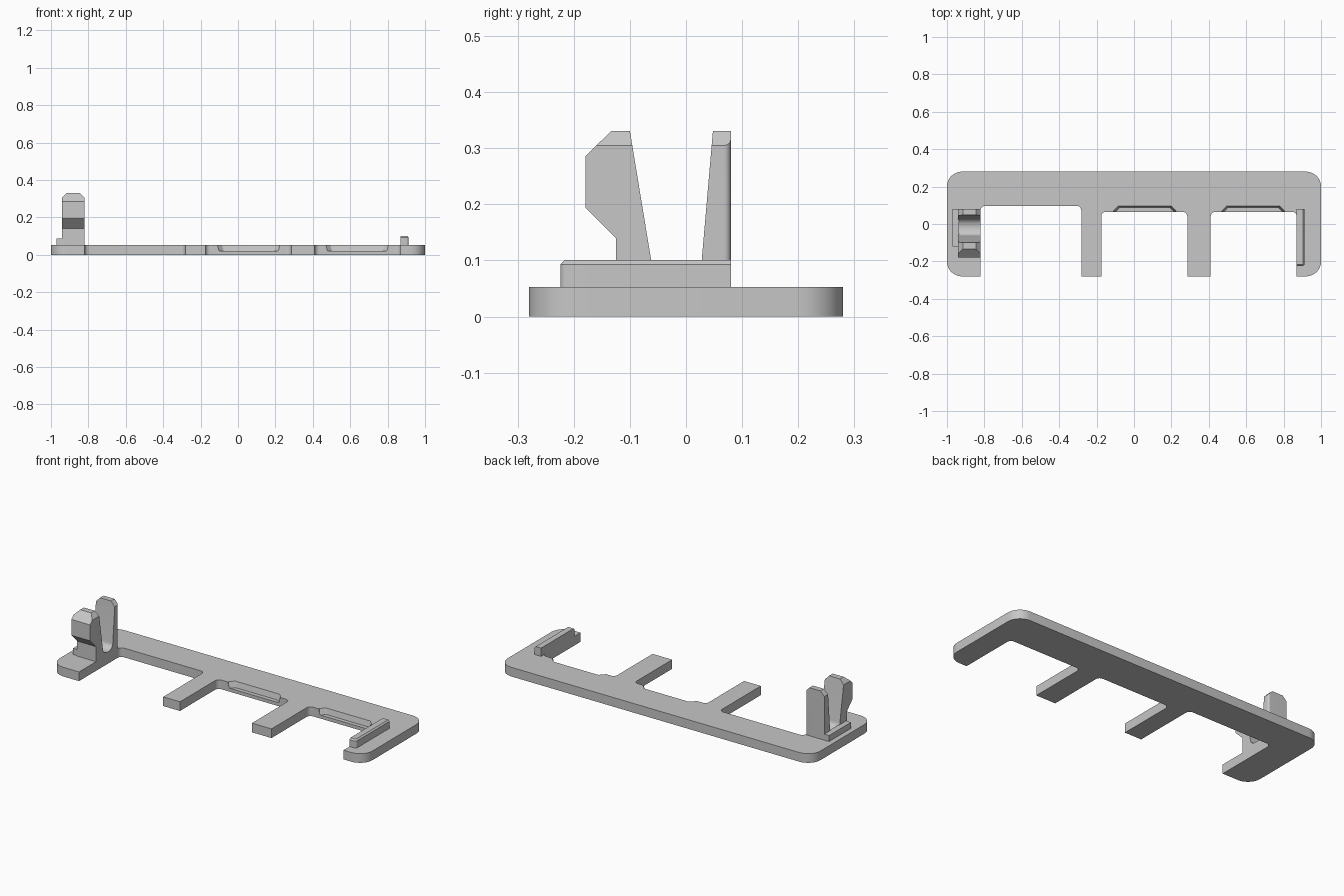
import bpy, bmesh, math
from mathutils import Vector

if "Cube" in bpy.data.objects:
    bpy.data.objects.remove(bpy.data.objects["Cube"])

grey = bpy.data.materials.new("plain grey")
grey.use_nodes = True
grey.diffuse_color = (0.57, 0.57, 0.57, 1)
grey.node_tree.nodes["Principled BSDF"].inputs["Base Color"].default_value = (0.57, 0.57, 0.57, 1)


def rounded(corners, steps=8):
    """Outline from (x, y) or (x, y, radius) corners, with filleted radii."""
    out = []
    for i, c in enumerate(corners):
        p = Vector(c[:2])
        if len(c) < 3:
            out.append(p)
            continue
        a = (Vector(corners[i - 1][:2]) - p).normalized()
        b = (Vector(corners[(i + 1) % len(corners)][:2]) - p).normalized()
        half = a.angle(b) / 2
        centre = p + (a + b).normalized() * c[2] / math.sin(half)
        start = p + a * c[2] / math.tan(half) - centre
        end = p + b * c[2] / math.tan(half) - centre
        for k in range(steps + 1):
            # Blend the two radius directions, evenly by angle
            t = (math.pi / 2 - half) * 2
            w = k / steps
            out.append(centre + (start * math.sin((1 - w) * t) + end * math.sin(w * t)) / math.sin(t))
    return out


def prism(name, outline, low, high, axis="z"):
    """Extrude an outline along an axis; the outline lies in the other two."""
    place = {"x": lambda u, v, w: (w, u, v),
             "y": lambda u, v, w: (u, w, v),
             "z": lambda u, v, w: (u, v, w)}[axis]
    bm = bmesh.new()
    rings = [[bm.verts.new(place(p[0], p[1], w)) for p in outline] for w in (low, high)]
    bm.faces.new(rings[0])
    bm.faces.new(rings[1])
    n = len(outline)
    for i in range(n):
        j = (i + 1) % n
        bm.faces.new((rings[0][i], rings[0][j], rings[1][j], rings[1][i]))
    bmesh.ops.recalc_face_normals(bm, faces=bm.faces)
    mesh = bpy.data.meshes.new(name)
    bm.to_mesh(mesh)
    bm.free()
    mesh.materials.append(grey)
    obj = bpy.data.objects.new(name, mesh)
    bpy.context.collection.objects.link(obj)
    return obj


def boolean(obj, other, operation):
    other.hide_render = True
    mod = obj.modifiers.new(operation.lower(), "BOOLEAN")
    mod.object, mod.operation, mod.solver = other, operation, "EXACT"
    bpy.context.view_layer.objects.active = obj
    bpy.ops.object.modifier_apply(modifier=mod.name)
    bpy.data.objects.remove(other)


def smooth(obj):
    bpy.ops.object.select_all(action="DESELECT")
    obj.select_set(True)
    bpy.context.view_layer.objects.active = obj
    bpy.ops.object.shade_smooth_by_angle(angle=math.radians(25))


TOP = 0.053
R, F = 0.08, 0.025   # outer corner and inner fillet radii

# Flat comb-shaped plate
plate = prism("base_plate", rounded([
    (-1, 0.28, R), (-1, -0.28, R), (-0.82, -0.28), (-0.82, 0.097, F),
    (-0.282, 0.097, F), (-0.282, -0.28), (-0.175, -0.28), (-0.175, 0.065, F),
    (0.285, 0.065, F), (0.285, -0.28), (0.41, -0.28), (0.41, 0.065, F),
    (0.87, 0.065, F), (0.87, -0.28), (1, -0.28, R), (1, 0.28, R)]), 0, TOP)

# Shallow pockets along the inner edge, with slightly sloping walls
for left in (-0.112, 0.468):
    right = left + 0.338
    cutter = prism("pocket_cutter", rounded([
        (left, 0.03), (left, 0.072), (left + 0.025, 0.098, 0.015),
        (right - 0.025, 0.098, 0.015), (right, 0.072), (right, 0.03)]), 0.02, 0.06)
    mid = (left + right) / 2
    for v in cutter.data.vertices:
        if v.co.z < 0.03:
            v.co.x -= math.copysign(0.01, v.co.x - mid)
            if v.co.y > 0.05:
                v.co.y -= 0.009
    boolean(plate, cutter, "DIFFERENCE")
smooth(plate)

# Low ridge on the end arm, its outer side and front end chamfered
ridge = prism("arm_ridge", rounded([
    (0.87, 0.08), (0.87, -0.224), (0.912, -0.224, 0.012), (0.912, 0.08)]), TOP - 0.005, 0.101)
bm = bmesh.new()
bm.from_mesh(ridge.data)
edges = [e for e in bm.edges if all(v.co.z > 0.1 for v in e.verts)
         and not all(v.co.x < 0.871 for v in e.verts)
         and not all(v.co.y > 0.079 for v in e.verts)]
bmesh.ops.bevel(bm, geom=edges, offset=0.008, segments=1, affect="EDGES")
bm.to_mesh(ridge.data)
bm.free()
smooth(ridge)

# Two-fingered clip: side profile with a round-bottomed slot
slot = [(-0.017 + 0.045 * math.cos(a), 0.1 - 0.032 * math.sin(a))
        for a in (math.pi * k / 12 for k in range(13))]
clip = prism("clip", [
    (0.08, TOP - 0.005), (0.08, 0.331), (0.048, 0.331)] + slot + [
    (-0.1, 0.331), (-0.133, 0.331), (-0.179, 0.286), (-0.179, 0.194),
    (-0.125, 0.14), (-0.125, TOP - 0.005)], -0.94, -0.82, "x")

# Trim the clip: chamfered finger tips and a rounded back edge
boolean(clip, prism("tip_trim", [
    (-0.95, 0), (-0.95, 0.305), (-0.94, 0.305), (-0.915, 0.331), (-0.915, 0.34),
    (-0.845, 0.34), (-0.845, 0.331), (-0.82, 0.305), (-0.81, 0.305), (-0.81, 0)],
    -0.3, 0.3, "y"), "INTERSECT")
boolean(clip, prism("edge_trim", rounded([
    (-0.96, -0.3), (-0.82, -0.3), (-0.82, 0.08, 0.012), (-0.96, 0.08)]),
    0, 0.4), "INTERSECT")
smooth(clip)

# Low step beside the clip
prism("clip_step", [(-0.97, -0.12), (-0.935, -0.12), (-0.935, 0.08), (-0.97, 0.08)],
      TOP - 0.005, 0.088)
